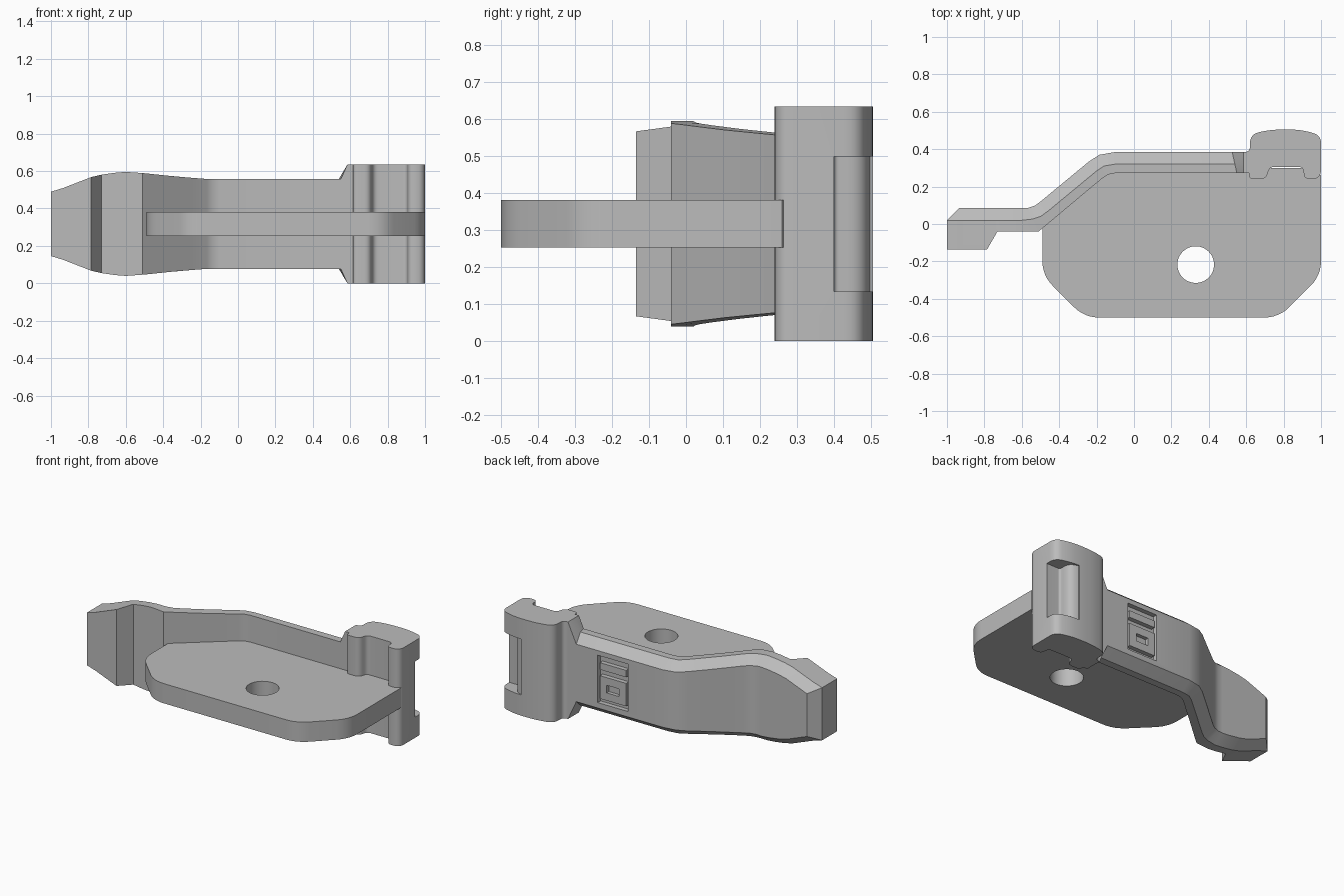
import bpy, bmesh
from math import cos, sin, tau
from mathutils import Vector

cube = bpy.data.objects.get("Cube")
if cube:
    bpy.data.objects.remove(cube, do_unlink=True)

MID = 0.3175  # height of the symmetry plane
grey = bpy.data.materials.new("light_grey")
grey.use_nodes = True
grey.diffuse_color = (0.5, 0.5, 0.5, 1)
grey.node_tree.nodes["Principled BSDF"].inputs["Base Color"].default_value = (0.5, 0.5, 0.5, 1)


def make_object(name, bm):
    bmesh.ops.recalc_face_normals(bm, faces=bm.faces[:])
    mesh = bpy.data.meshes.new(name)
    bm.to_mesh(mesh)
    bm.free()
    mesh.materials.append(grey)
    obj = bpy.data.objects.new(name, mesh)
    bpy.context.collection.objects.link(obj)
    return obj


def rounded(corners, steps=6):
    """Outline from (x, y, rounding) corners."""
    out = []
    for i, (x, y, r) in enumerate(corners):
        p = Vector((x, y))
        if r == 0:
            out.append(p)
            continue
        before = Vector(corners[i - 1][:2])
        after = Vector(corners[(i + 1) % len(corners)][:2])
        a = p + (before - p).normalized() * r
        b = p + (after - p).normalized() * r
        for k in range(steps + 1):
            t = k / steps
            out.append(a * (1 - t) ** 2 + p * 2 * t * (1 - t) + b * t * t)
    return out


def prism(name, outline, z0, z1):
    bm = bmesh.new()
    face = bm.faces.new([bm.verts.new((p[0], p[1], z0)) for p in outline])
    top = bmesh.ops.extrude_face_region(bm, geom=[face])["geom"]
    verts = [v for v in top if isinstance(v, bmesh.types.BMVert)]
    bmesh.ops.translate(bm, verts=verts, vec=(0, 0, z1 - z0))
    return make_object(name, bm)


def box(name, x0, x1, y0, y1, z0, z1):
    return prism(name, [(x0, y0), (x1, y0), (x1, y1), (x0, y1)], z0, z1)


def cut(obj, cutter):
    cutter.hide_render = True
    mod = obj.modifiers.new("cut", 'BOOLEAN')
    mod.operation = 'DIFFERENCE'
    mod.solver = 'EXACT'
    mod.object = cutter
    bpy.context.view_layer.objects.active = obj
    bpy.ops.object.modifier_apply(modifier=mod.name)
    bpy.data.objects.remove(cutter, do_unlink=True)


# Flat base plate with a round hole
plate = prism("base_plate", rounded([
    (-0.49, -0.02, 0), (-0.49, -0.275, 0.08), (-0.265, -0.5, 0.08),
    (0.775, -0.5, 0.08), (1, -0.275, 0.08), (1, 0.26, 0),
    (0.95, 0.3, 0), (-0.15, 0.3, 0)]), 0.253, 0.382)
hole = [(0.33 + 0.098 * cos(tau * i / 48), -0.217 + 0.098 * sin(tau * i / 48)) for i in range(48)]
cut(plate, prism("hole_cutter", hole, 0, 0.6))

# Bent side wall: half height along x
HEIGHTS = [(-1, 0.172), (-0.94, 0.19), (-0.79, 0.249), (-0.7, 0.27), (-0.6, 0.278),
           (-0.5, 0.271), (-0.35, 0.255), (-0.17, 0.24), (0.56, 0.24), (0.585, MID)]


def half_height(x):
    for (xa, ha), (xb, hb) in zip(HEIGHTS, HEIGHTS[1:]):
        if x <= xb:
            return ha + (hb - ha) * max(0, x - xa) / (xb - xa)
    return HEIGHTS[-1][1]


# Wall stations: back point, front point; the back edges are chamfered
STATIONS = [
    (-1, 0.02, -1, -0.135), (-0.935, 0.085, -0.935, -0.135), (-0.785, 0.085, -0.785, -0.135),
    (-0.73, 0.085, -0.73, -0.04), (-0.66, 0.085, -0.66, -0.04), (-0.6, 0.085, -0.6, -0.04),
    (-0.57, 0.085, -0.51, -0.04), (-0.53, 0.098, -0.47, -0.007), (-0.5, 0.12, -0.426, 0.03),
    (-0.413, 0.192, -0.339, 0.103), (-0.327, 0.263, -0.253, 0.175), (-0.24, 0.335, -0.166, 0.247),
    (-0.185, 0.37, -0.14, 0.264), (-0.1, 0.385, -0.1, 0.272),
    (0.525, 0.385, 0.55, 0.272), (0.585, 0.385, 0.585, 0.272)]
bm = bmesh.new()
rings = []
for i, (bx, by, fx, fy) in enumerate(STATIONS):
    back, front = Vector((bx, by)), Vector((fx, fy))
    first, last = i == 0, i == len(STATIONS) - 1
    mid = back if first else back + (front - back).normalized() * 0.065
    drop = 0 if first or last else 0.052
    half = [(front, half_height(fx)), (mid, half_height(mid.x)), (back, half_height(bx) - drop)]
    ring = half + [(p, -h) for p, h in reversed(half)]
    rings.append([bm.verts.new((p.x, p.y, MID + h)) for p, h in ring])
for a, b in zip(rings, rings[1:]):
    for k in range(6):
        n = (k + 1) % 6
        bm.faces.new((a[k], a[n], b[n], b[k]))
bm.faces.new(rings[0])
bm.faces.new(rings[-1])
bmesh.ops.remove_doubles(bm, verts=bm.verts[:], dist=0.0005)
wall = make_object("side_wall", bm)

# Shallow pocket in the back of the wall, with a bar and a slotted block
cut(wall, box("pocket_cutter", 0.15, 0.37, 0.355, 0.5, 0.165, 0.475))
bar = box("pocket_bar", 0.165, 0.355, 0.35, 0.384, 0.385, 0.43)
block = box("pocket_block", 0.165, 0.355, 0.35, 0.384, 0.195, 0.345)
cut(block, box("slot_cutter", 0.215, 0.305, 0.36, 0.5, 0.245, 0.295))

# Tall end clip with a channel in front and a notch in the rear corner
clip = prism("end_clip", rounded([
    (0.585, 0.272, 0), (0.585, 0.385, 0), (0.62, 0.385, 0.03), (0.62, 0.48, 0.05),
    (0.72, 0.502, 0.04), (0.81, 0.507, 0.04), (0.9, 0.502, 0.04), (1, 0.475, 0.045),
    (1, 0.24, 0.05), (0.91, 0.24, 0.03), (0.905, 0.305, 0.025), (0.725, 0.305, 0.025),
    (0.705, 0.24, 0.03), (0.615, 0.24, 0.025), (0.615, 0.272, 0)]), 0, 2 * MID)
cut(clip, prism("notch_cutter", rounded([
    (1.1, 0.4, 0), (0.9, 0.4, 0.015), (0.9, 0.485, 0.05), (0.84, 0.498, 0),
    (0.84, 0.6, 0), (1.1, 0.6, 0)]), 0.135, 0.5))

# Smooth the rounded faces and keep the hard edges
bpy.ops.object.select_all(action='DESELECT')
for obj in (plate, wall, bar, block, clip):
    obj.select_set(True)
bpy.context.view_layer.objects.active = wall
bpy.ops.object.shade_smooth_by_angle(angle=0.5)
